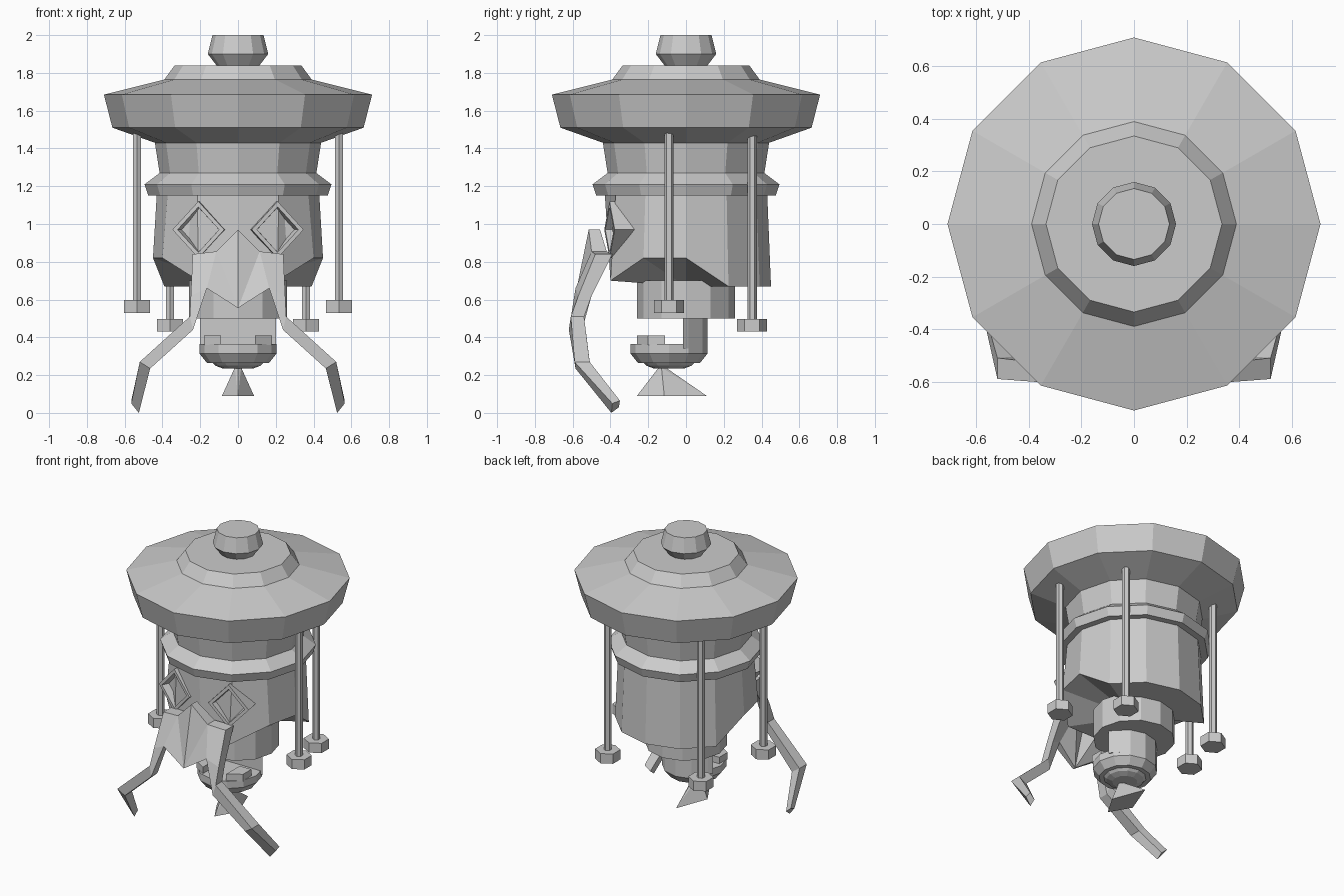
import bpy, bmesh, math
from mathutils import Vector, Matrix

if "Cube" in bpy.data.objects:
    bpy.data.objects.remove(bpy.data.objects["Cube"], do_unlink=True)

grey = bpy.data.materials.new("light_grey")
grey.use_nodes = True
tone = (0.6, 0.6, 0.6, 1)
grey.diffuse_color = tone
grey.node_tree.nodes["Principled BSDF"].inputs["Base Color"].default_value = tone


def finish(bm, name):
    bmesh.ops.recalc_face_normals(bm, faces=bm.faces)
    mesh = bpy.data.meshes.new(name)
    bm.to_mesh(mesh)
    bm.free()
    mesh.materials.append(grey)
    obj = bpy.data.objects.new(name, mesh)
    bpy.context.collection.objects.link(obj)
    return obj


def lathe(name, profile, sides=12, center=(0, 0), turn=0.0):
    """Stack of (radius, height) rings, capped at both ends."""
    bm = bmesh.new()
    rings = []
    for r, z in profile:
        angles = [turn + math.tau * i / sides for i in range(sides)]
        rings.append([bm.verts.new((center[0] + r * math.cos(a),
                                    center[1] + r * math.sin(a), z)) for a in angles])
    for low, high in zip(rings, rings[1:]):
        for i in range(sides):
            j = (i + 1) % sides
            bm.faces.new((low[i], low[j], high[j], high[i]))
    bm.faces.new(rings[0])
    bm.faces.new(rings[-1])
    return finish(bm, name)


def hull(name, points):
    bm = bmesh.new()
    for p in points:
        bm.verts.new(p)
    bmesh.ops.convex_hull(bm, input=bm.verts)
    return finish(bm, name)


# Wide hat, neck, collar and top knob
lathe("hat_and_neck", [(.335, 1.84), (.39, 1.765), (.71, 1.685), (.665, 1.51),
                       (.44, 1.43), (.415, 1.27), (.495, 1.21), (.475, 1.15), (.4, 1.15)])
lathe("top_knob", [(.135, 2), (.16, 1.9), (.11, 1.835)])

# Body: round at the top, with raised lower corners at the sides
bm = bmesh.new()
half = [(0, -.40, .70), (.21, -.40, .70), (.40, -.225, .82), (.45, 0, .82),
        (.39, .225, .67), (.225, .39, .67), (0, .45, .67)]
outline = half + [(-x, y, z) for x, y, z in half[-2:0:-1]]
top, low = [], []
for i, p in enumerate(outline):
    a = math.tau * i / 12 - math.pi / 2
    top.append(bm.verts.new((.43 * math.cos(a), .43 * math.sin(a), 1.16)))
    low.append(bm.verts.new(p))
middle = bm.verts.new((0, 0, .67))
for i in range(12):
    j = (i + 1) % 12
    bm.faces.new((low[i], low[j], top[j], top[i]))
    bm.faces.new((low[j], low[i], middle))
bm.faces.new(top)
finish(bm, "body")

# Diamond eye sockets with a recessed centre
for side, label in ((1, "left"), (-1, "right")):
    bm = bmesh.new()
    place = Matrix.Translation((side * .21, -.405, .97)) @ Matrix.Rotation(side * .2, 4, 'Z')
    loops = []
    for scale, y in ((1, .17), (1, 0), (.8, 0), (.72, .05)):
        corners = [(.14, 0), (0, .15), (-.14, 0), (0, -.15)]
        loops.append([bm.verts.new(place @ Vector((x * scale, y, z * scale)))
                      for x, z in corners])
    for a, b in zip(loops, loops[1:]):
        for i in range(4):
            j = (i + 1) % 4
            bm.faces.new((a[i], a[j], b[j], b[i]))
    bm.faces.new(loops[0])
    bm.faces.new(loops[-1])
    finish(bm, label + "_eye")

# Front mask running down into two bent legs: front points and depth offsets
peak = ((0, -.515, .97), (0, .06, 0))
chin = ((0, -.60, .555), (0, .02, 0))
outer = [((.24, -.48, .84), (0, .09, 0)), ((.25, -.57, .62), (0, .07, 0)),
         ((.255, -.61, .51), (0, .07, 0)), ((.52, -.59, .27), (0, .08, 0)),
         ((.565, -.39, .05), (0, .04, .015))]
inner = [((.115, -.50, .855), (0, .08, 0)), ((.165, -.585, .66), (0, .05, 0)),
         ((.238, -.62, .44), (0, .07, 0)), ((.465, -.585, .235), (0, .08, 0)),
         ((.525, -.395, 0), (0, .04, .03))]
bm = bmesh.new()


def pair(point, offset, side):
    p = Vector(point)
    q = p + Vector(offset)
    return [bm.verts.new((side * v.x, v.y, v.z)) for v in (p, q)]


for side in (1, -1):
    o = [pair(p, d, side) for p, d in outer]
    n = [pair(p, d, side) for p, d in inner]
    a, f = pair(*peak, side), pair(*chin, side)
    for k in (0, 1):
        bm.faces.new((a[k], n[0][k], f[k]))
        bm.faces.new((n[0][k], n[1][k], f[k]))
        for i in range(4):
            bm.faces.new((o[i][k], o[i + 1][k], n[i + 1][k], n[i][k]))
    rim = [a, n[0]] + o + n[:0:-1] + [f]
    for s, t in zip(rim, rim[1:]):
        bm.faces.new((s[0], t[0], t[1], s[1]))
bmesh.ops.remove_doubles(bm, verts=bm.verts, dist=.0005)
finish(bm, "mask_and_legs")

# Hanging rods with hexagonal feet
for side, label in ((1, "left"), (-1, "right")):
    for where, x, y, z in (("front", .535, -.09, .53), ("rear", .36, .35, .43)):
        spot = (side * x, y)
        lathe(f"{label}_{where}_rod", [(.025, z + .05), (.025, 1.49)], 6, spot, math.pi / 6)
        lathe(f"{label}_{where}_foot", [(.08, z), (.08, z + .068)], 6, spot, math.pi / 6)

# Lower neck, open jaw and the block behind it
lathe("lower_neck", [(.26, .50), (.26, .70)])
lathe("jaw", [(.165, .265), (.205, .315), (.205, .365)], 12, (0, -.09))
plan = [(.2, -.015), (.178, .0125), (.1025, .0875), (0, .115)]
hull("jaw_back", [(s * x, y, z) for x, y in plan for s in (1, -1) for z in (.34, .51)])
for side, label in ((1, "left"), (-1, "right")):
    hull(label + "_tooth", [(side * x, y, z) for x, ys in ((.09, (-.26, -.11)), (.18, (-.2, -.11)))
                            for y in ys for z in (.36, .41)])

# Small disc and flared tail below the jaw
lathe("tail_disc", [(.08, .235), (.12, .25), (.14, .27)], 12, (0, -.09))
base = [(0, -.26), (.085, -.115), (-.085, -.115), (0, .11)]
hull("flared_tail", [(x, y, .09) for x, y in base] +
     [(x * .2, -.13 + (y + .115) * .1, .24) for x, y in base])
